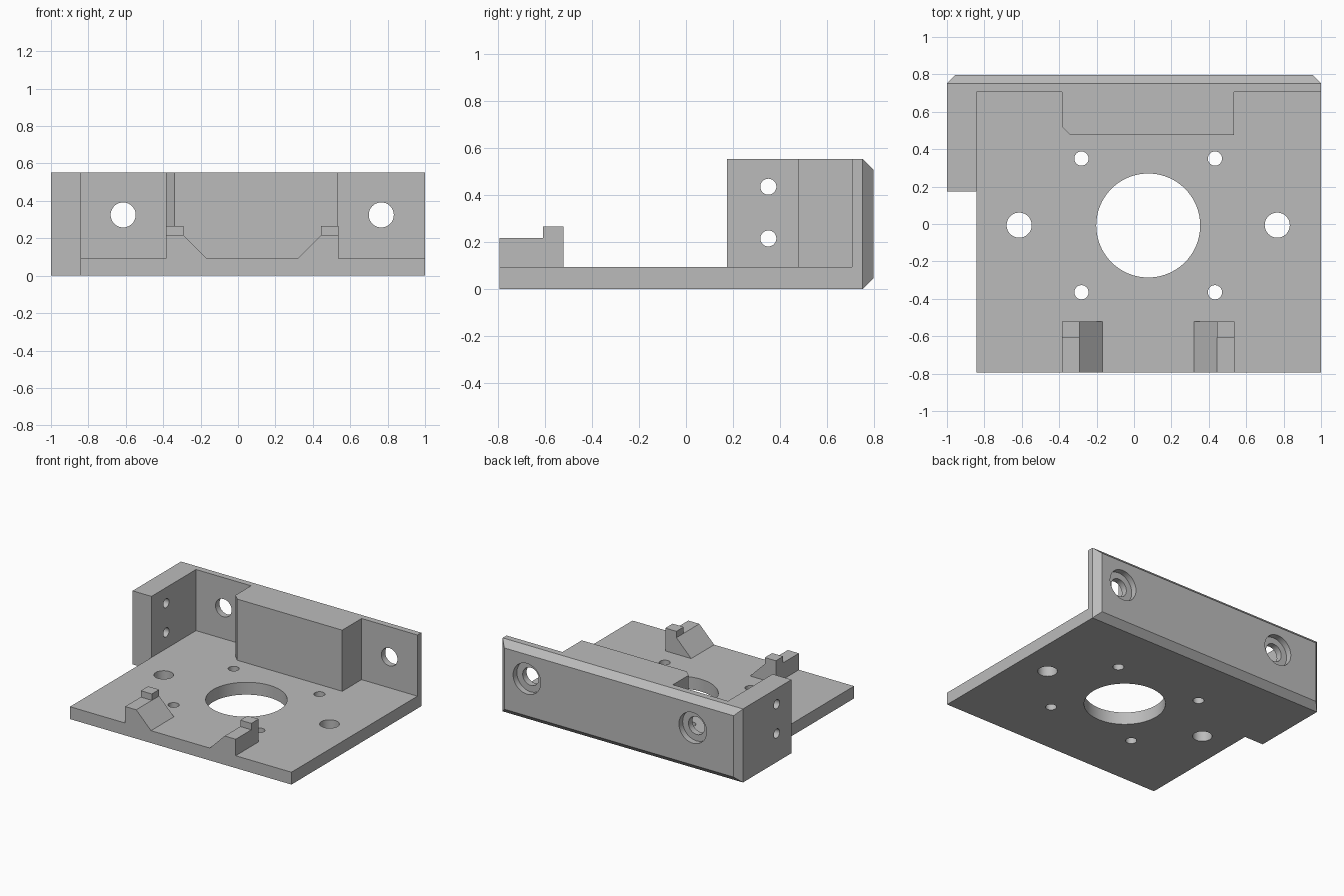
import bpy, bmesh, math
from mathutils import Matrix, Vector

cube = bpy.data.objects.get("Cube")
if cube:
    bpy.data.objects.remove(cube, do_unlink=True)

TOP, FLOOR = 0.553, 0.093
RIGHT_EDGE, BACK, FRONT = -0.843, 0.797, -0.793

grey = bpy.data.materials.new("plain_grey")
grey.use_nodes = True
colour = (0.5, 0.5, 0.5, 1)
grey.diffuse_color = colour
grey.node_tree.nodes["Principled BSDF"].inputs["Base Color"].default_value = colour


def finish(name, bm):
    bmesh.ops.recalc_face_normals(bm, faces=bm.faces)
    mesh = bpy.data.meshes.new(name)
    bm.to_mesh(mesh)
    bm.free()
    mesh.materials.append(grey)
    obj = bpy.data.objects.new(name, mesh)
    bpy.context.collection.objects.link(obj)
    return obj


def prism(name, points, offset):
    """Extrude a flat outline of 3D points along an offset."""
    bm = bmesh.new()
    face = bm.faces.new([bm.verts.new(p) for p in points])
    out = bmesh.ops.extrude_face_region(bm, geom=[face])
    verts = [v for v in out["geom"] if isinstance(v, bmesh.types.BMVert)]
    bmesh.ops.translate(bm, verts=verts, vec=offset)
    return finish(name, bm)


def box(name, x0, x1, y0, y1, z0, z1):
    outline = [(x0, y0, z0), (x1, y0, z0), (x1, y1, z0), (x0, y1, z0)]
    return prism(name, outline, (0, 0, z1 - z0))


def drill(name, centre, radius, depth, axis, sides=48):
    bm = bmesh.new()
    turn = Vector((0, 0, 1)).rotation_difference(Vector(axis)).to_matrix().to_4x4()
    bmesh.ops.create_cone(bm, cap_ends=True, segments=sides, radius1=radius,
                          radius2=radius, depth=depth,
                          matrix=Matrix.Translation(centre) @ turn)
    return finish(name, bm)


def combine(target, other, operation):
    mod = target.modifiers.new(other.name, "BOOLEAN")
    mod.operation, mod.solver, mod.object = operation, "EXACT", other
    bpy.context.view_layer.objects.active = target
    bpy.ops.object.modifier_apply(modifier=mod.name)
    bpy.data.objects.remove(other, do_unlink=True)


# Base plate
body = box("mounting_bracket", RIGHT_EDGE, 1, FRONT, 0.73, 0, FLOOR)

# Back wall with chamfered rear edges
bm = bmesh.new()
bmesh.ops.create_cube(bm, size=1)
for v in bm.verts:
    v.co = (v.co.x * 2, 0.705 if v.co.y < 0 else BACK, TOP if v.co.z > 0 else 0)
rear = [e for e in bm.edges if all(v.co.y > 0.75 for v in e.verts)]
bmesh.ops.bevel(bm, geom=rear, offset=0.046, segments=1, affect="EDGES")
parts = [finish("back_wall", bm)]

# Side flange and thick wall block
parts.append(box("side_flange", -1, RIGHT_EDGE, 0.175, 0.73, 0, TOP))
block = [(-0.385, 0.73), (-0.385, 0.52), (-0.34, 0.475), (0.535, 0.475), (0.535, 0.73)]
parts.append(prism("wall_block", [(x, y, 0) for x, y in block], (0, 0, TOP)))

# Mirrored front lugs with raised nubs
MID = 0.076
for side in (-1, 1):
    profile = [(0.46, 0.02), (0.46, 0.217), (0.368, 0.217), (0.245, FLOOR), (0.245, 0.02)]
    outline = [(MID + side * x, FRONT, z) for x, z in profile]
    parts.append(prism("front_lug", outline, (0, 0.273, 0)))
    x0, x1 = sorted((MID + side * 0.368, MID + side * 0.46))
    parts.append(box("lug_nub", x0, x1, -0.607, FRONT + 0.273, 0.1, 0.265))

for part in parts:
    combine(body, part, "UNION")

# Plate holes
Z, Y, X = (0, 0, 1), (0, 1, 0), (1, 0, 0)
cutters = [drill("centre_hole", (MID, -0.008, 0), 0.278, 0.5, Z, 80)]
for side in (-1, 1):
    cutters.append(drill("plate_hole", (MID + side * 0.69, -0.006, 0), 0.067, 0.5, Z))
    for y in (-0.365, 0.35):
        cutters.append(drill("screw_hole", (MID + side * 0.357, y, 0), 0.038, 0.5, Z))
    # Counterbored wall holes
    cutters.append(drill("wall_hole", (MID + side * 0.69, 0.75, 0.325), 0.067, 0.3, Y))
    cutters.append(drill("counterbore", (MID + side * 0.69, BACK, 0.325), 0.115, 0.09, Y))
# Flange holes
for z in (0.215, 0.435):
    cutters.append(drill("flange_hole", (-0.92, 0.35, z), 0.034, 0.4, X))

for cutter in cutters:
    combine(body, cutter, "DIFFERENCE")

bpy.ops.object.select_all(action="DESELECT")
body.select_set(True)
bpy.context.view_layer.objects.active = body
bpy.ops.object.shade_smooth_by_angle(angle=math.radians(30))
